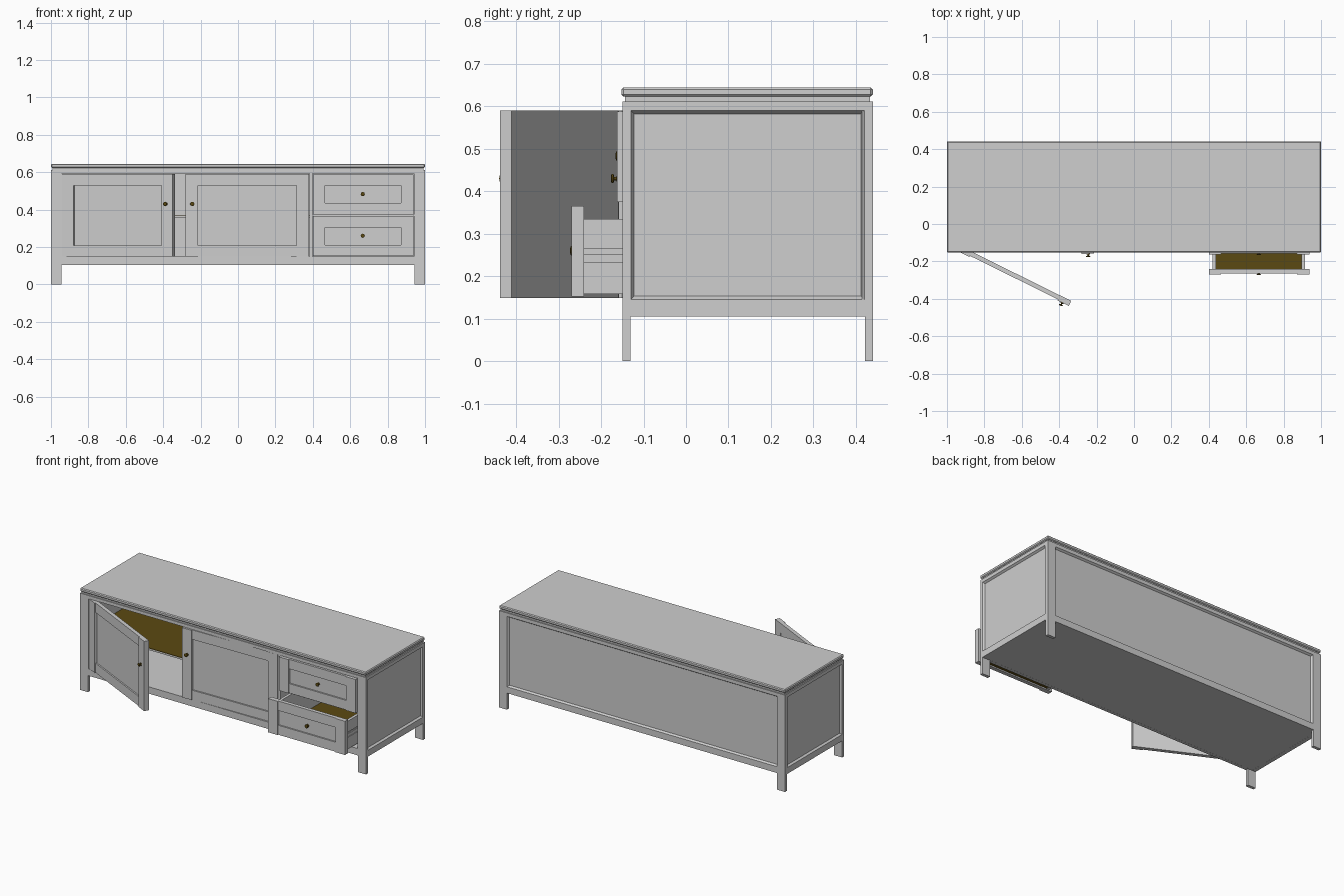
import bpy, bmesh, math
from mathutils import Matrix

if "Cube" in bpy.data.objects:
    bpy.data.objects.remove(bpy.data.objects["Cube"])


def material(name, rgb):
    m = bpy.data.materials.new(name)
    m.diffuse_color = (*rgb, 1)
    m.use_nodes = True
    m.node_tree.nodes["Principled BSDF"].inputs["Base Color"].default_value = m.diffuse_color
    return m


GREY = material("grey paint", (0.62, 0.62, 0.62))
GOLD = material("dark gold", (0.105, 0.067, 0.006))


def finish(name, bm, mat, matrix=None):
    bmesh.ops.recalc_face_normals(bm, faces=bm.faces)
    me = bpy.data.meshes.new(name)
    bm.to_mesh(me)
    bm.free()
    me.materials.append(mat)
    ob = bpy.data.objects.new(name, me)
    bpy.context.collection.objects.link(ob)
    if matrix:
        ob.matrix_world = matrix
    return ob


def box(name, x, y, z, mat=GREY, matrix=None, bevel=0):
    """Box from (min, max) pairs."""
    bm = bmesh.new()
    bmesh.ops.create_cube(bm, size=1)
    for v in bm.verts:
        v.co = [(lo + hi) / 2 + c * (hi - lo) for c, (lo, hi) in zip(v.co, (x, y, z))]
    if bevel:
        bmesh.ops.bevel(bm, geom=bm.edges[:], offset=bevel, segments=1, affect='EDGES')
    return finish(name, bm, mat, matrix)


def framed_wall(name, outer, hole, slope, depth, thick, place):
    """Slab with a recessed panel and sloped moulding; rects are (u0, u1, v0, v1)."""
    inner = (hole[0] + slope, hole[1] - slope, hole[2] + slope, hole[3] - slope)
    bm = bmesh.new()
    rings = []
    for (u0, u1, v0, v1), w in ((outer, thick), (outer, 0), (hole, 0), (inner, depth)):
        rings.append([bm.verts.new(place(u, v, w))
                      for u, v in ((u0, v0), (u1, v0), (u1, v1), (u0, v1))])
    for a, b in zip(rings, rings[1:]):
        for i in range(4):
            j = (i + 1) % 4
            bm.faces.new((a[i], a[j], b[j], b[i]))
    bm.faces.new(rings[0])
    bm.faces.new(rings[-1])
    return finish(name, bm, GREY)


def knob(name, x, y, z, matrix=Matrix()):
    """Turned knob pointing to -y."""
    profile = [(0, 0), (.009, 0), (.009, .003), (.004, .005), (.004, .01),
               (.011, .012), (.011, .016), (.006, .018), (0, .018)]
    bm = bmesh.new()
    vs = [bm.verts.new((r, -h, 0)) for r, h in profile]
    es = [bm.edges.new(p) for p in zip(vs, vs[1:])]
    bmesh.ops.spin(bm, geom=vs + es, cent=(0, 0, 0), axis=(0, 1, 0),
                   angle=math.tau, steps=16)
    bmesh.ops.remove_doubles(bm, verts=bm.verts, dist=1e-5)
    return finish(name, bm, GOLD, matrix @ Matrix.Translation((x, y, z)))


def frame_front(name, x0, x1, z0, z1, y, matrix=Matrix()):
    """Door or drawer front: two stiles, two set-back rails, recessed panel."""
    s, back = 0.066, y + 0.03
    for side, a in (("left", x0), ("right", x1 - s)):
        box(f"{name}_{side}_stile", (a, a + s), (y, back), (z0, z1), matrix=matrix)
    for side, a in (("bottom", z0), ("top", z1 - .06)):
        box(f"{name}_{side}_rail", (x0 + s, x1 - s), (y + .006, back), (a, a + .06), matrix=matrix)
    box(f"{name}_panel", (x0 + s, x1 - s), (y + .015, back - .001),
        (z0 + .06, z1 - .06), matrix=matrix)


F, B = -0.15, 0.44       # front and back planes of the body
BOT, TOP = 0.105, 0.612  # body bottom and top

# legs
for sx, xs in (("left", (-1, -.945)), ("right", (.945, 1))):
    for sy, ys in (("front", (F, F + .019)), ("back", (B - .019, B))):
        box(f"{sy}_{sx}_leg", xs, ys, (0, BOT + .001))

# panelled sides and back
for side, s in (("left", -1), ("right", 1)):
    framed_wall(f"{side}_side", (F, B, BOT, TOP), (F + .02, B - .02, .145, .59), .008, .012, .025,
                lambda u, v, w: (s * (1 - w), u, v))
framed_wall("back", (-.999, .999, BOT, TOP), (-.943, .943, .145, .59), .008, .012, .025,
            lambda u, v, w: (u, B - w, v))

# front frame
for side, xs in (("left", (-.999, -.942)), ("right", (.942, .999))):
    box(f"front_{side}_stile", xs, (F, F + .02), (BOT, TOP))
box("front_bottom_rail", (-.942, .942), (F, F + .02), (BOT, .148))
box("front_top_rail", (-.942, .942), (F, F + .02), (.592, TOP))
box("divider", (.381, .398), (F + .004, B - .02), (.14, .6))
box("drawer_divider_rail", (.398, .942), (F + .006, F + .025), (.367, .374))

# inside
box("floor", (-.98, .98), (F + .01, B - .02), (BOT + .0005, .147))
box("ceiling", (-.98, .98), (F + .01, B - .02), (.595, TOP - .001))
box("shelf", (-.976, .381), (F + .04, B - .02), (.358, .368))
box("shelf_lining", (-.976, .381), (F + .04, B - .02), (.368, .371), GOLD)

# table top on a recessed neck
box("top_neck", (-.993, .993), (F + .006, B - .007), (TOP, .624))
box("top_slab", (-1, 1), (F - .002, B), (.623, .645), bevel=.005)

# doors, modelled around their hinges and swung open
left = Matrix.Translation((-.94, -.146, 0)) @ Matrix.Rotation(math.radians(-26.3), 4, 'Z')
right = Matrix.Translation((.379, -.146, 0)) @ Matrix.Rotation(math.radians(1.2), 4, 'Z')
frame_front("left_door", 0, .659, .149, .59, 0, left)
frame_front("right_door", -.659, 0, .149, .59, 0, right)
knob("left_door_knob", .62, 0, .43, left)
knob("right_door_knob", -.624, 0, .43, right)

# drawers, each pulled out to its own front plane
for name, z, y in (("lower_drawer", .152, -.27), ("upper_drawer", .375, -.163)):
    frame_front(name, .4, .937, z, z + .213, y)
    knob(f"{name}_knob", .667, y + .015, z + .108)
    ys = (y + .03, y + .53)
    for side, s in (("left", -1), ("right", 1)):
        def span(a, b):
            return tuple(sorted((.667 + s * a, .667 + s * b)))
        box(f"{name}_{side}_wall", span(.228, .237), ys, (z + .006, z + .183))
        # outer strips leave a runner groove between them
        box(f"{name}_{side}_lower_strip", span(.237, .246), ys, (z + .006, z + .08))
        box(f"{name}_{side}_middle_strip", span(.237, .242), ys, (z + .08, z + .1))
        box(f"{name}_{side}_upper_strip", span(.237, .246), ys, (z + .113, z + .183))
    box(f"{name}_back", (.439, .895), (ys[1] - .015, ys[1]), (z + .006, z + .183))
    box(f"{name}_base", (.439, .895), (ys[0], ys[1] - .015), (z + .008, z + .018), GOLD)
